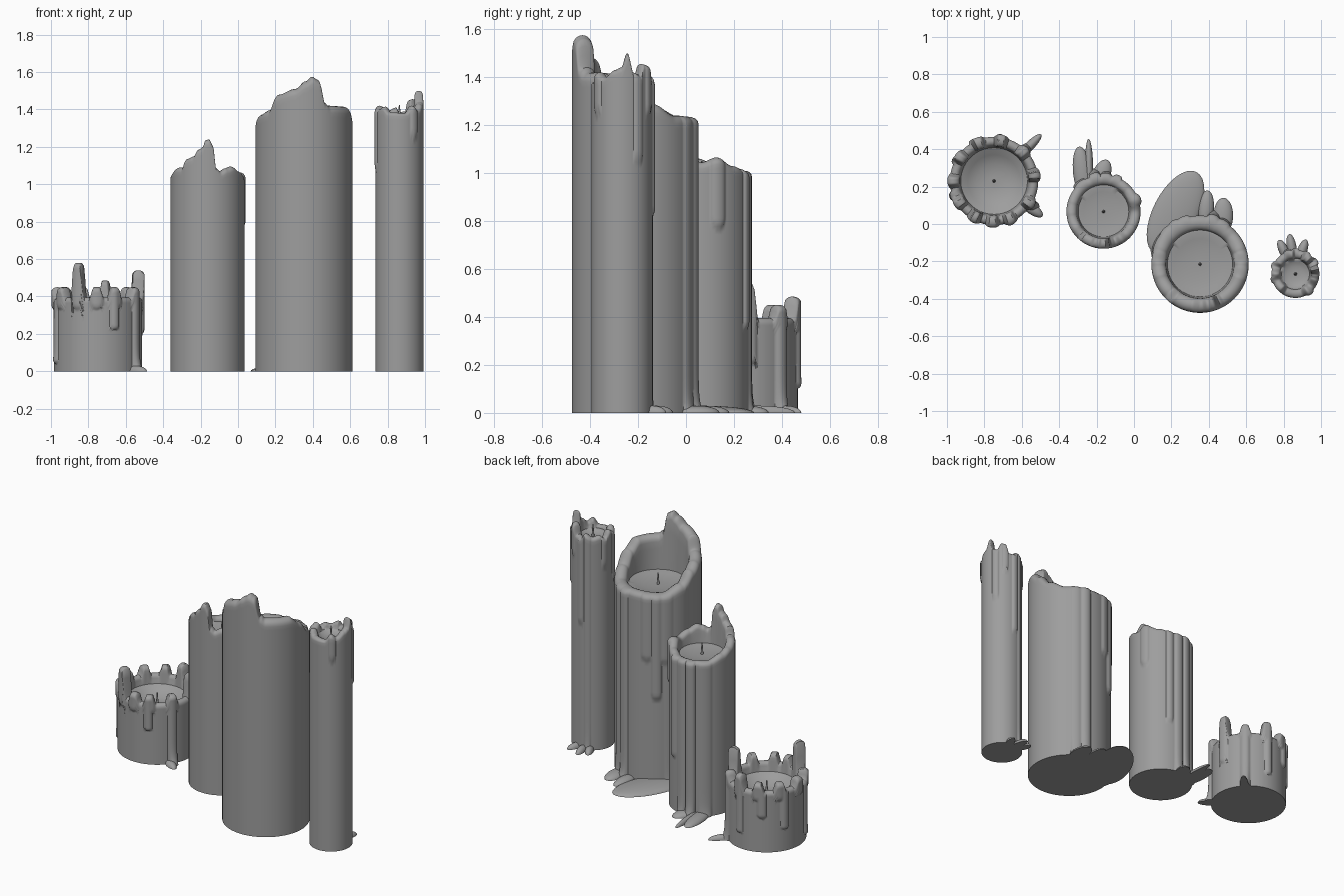
import bpy, bmesh, math
from mathutils import Matrix, Vector

cube = bpy.data.objects.get("Cube")
if cube:
    bpy.data.objects.remove(cube, do_unlink=True)

wax = bpy.data.materials.new("grey_wax")
wax.use_nodes = True
grey = (0.34, 0.34, 0.34, 1)
wax.diffuse_color = grey
wax.node_tree.nodes["Principled BSDF"].inputs["Base Color"].default_value = grey
parts = []
COLS, ROWS = 216, 60


def finish(name, bm):
    bmesh.ops.recalc_face_normals(bm, faces=bm.faces)
    mesh = bpy.data.meshes.new(name)
    bm.to_mesh(mesh)
    bm.free()
    mesh.materials.append(wax)
    obj = bpy.data.objects.new(name, mesh)
    bpy.context.collection.objects.link(obj)
    parts.append(obj)


def rim_height(keys, angle):
    """Smooth interpolation of (degrees, height) around the circle."""
    keys = sorted((a % 360, h) for a, h in keys)
    keys = [(keys[-1][0] - 360, keys[-1][1])] + keys + [(keys[0][0] + 360, keys[0][1])]
    for (a, h), (b, k) in zip(keys, keys[1:]):
        if a <= angle <= b:
            t = (angle - a) / max(b - a, 1e-6)
            return h + (k - h) * t * t * (3 - 2 * t)


def drip_bump(drips, angle, z, radius):
    """Raised round-ended runs of wax: (degrees, half width, lower end, depth)."""
    best = 0
    for a, w, low, depth in drips:
        u = abs((angle - a + 180) % 360 - 180) / w
        if u < 1:
            v = max(0, 1 - (z - low) / (radius * math.radians(w)))
            if u * u + v * v < 1:
                flare = 1 + 1.5 * math.exp(-z / 0.04)
                best = max(best, depth * flare * math.sqrt(1 - u * u - v * v))
    return best


def candle(name, cx, cy, radius, wall, pool, dip, keys, drips):
    bm = bmesh.new()
    rings = []
    for c in range(COLS):
        angle = c * 360 / COLS
        ca, sa = math.cos(math.radians(angle)), math.sin(math.radians(angle))
        h = rim_height(keys, angle)
        lip = min(wall / 2, h - pool)
        shoulder = h - lip
        # outer side
        profile = []
        for i in range(ROWS + 1):
            z = shoulder * i / ROWS
            profile.append((radius + drip_bump(drips, angle, z, radius), z))
        # rounded rim
        bump = profile[-1][0] - radius
        for i in range(1, 9):
            p = math.pi * i / 8
            r = radius - wall / 2 * (1 - math.cos(p)) + bump * (1 + math.cos(p)) / 2
            profile.append((r, shoulder + lip * math.sin(p)))
        # inner wall and melted pool
        inner = radius - wall
        for i in range(1, 5):
            profile.append((inner - 0.008 * i / 4, shoulder + (pool - shoulder) * i / 4))
        profile += [(inner * 0.75, pool - dip * 0.4), (inner * 0.5, pool - dip), (inner * 0.1, pool - dip)]
        rings.append([bm.verts.new((cx + r * ca, cy + r * sa, z)) for r, z in profile])
    for a, b in zip(rings, rings[1:] + rings[:1]):
        for i in range(len(a) - 1):
            bm.faces.new((a[i], b[i], b[i + 1], a[i + 1]))
    bm.faces.new([r[0] for r in rings])
    bm.faces.new([r[-1] for r in rings])
    finish(name, bm)
    # wick
    bm = bmesh.new()
    bmesh.ops.create_cone(bm, cap_ends=True, segments=10, radius1=0.009, radius2=0.003, depth=0.08,
                          matrix=Matrix.Translation((cx, cy, pool - dip + 0.035)))
    finish(name + "_wick", bm)


def puddle(name, x, y, angle, length, width, height=0.03):
    """Flat-bottomed lobe of set wax."""
    bm = bmesh.new()
    bmesh.ops.create_uvsphere(bm, u_segments=32, v_segments=16, radius=1)
    for v in bm.verts:
        v.co = Vector((v.co.x * length, v.co.y * width, max(0, v.co.z) * height))
    bmesh.ops.remove_doubles(bm, verts=bm.verts, dist=1e-5)
    bm.transform(Matrix.Translation((x, y, 0)) @ Matrix.Rotation(math.radians(angle), 4, "Z"))
    finish(name, bm)


# Wide stub with a crenellated rim
merlons = [(8, 0.54), (45, 0.45), (80, 0.485), (112, 0.45), (145, 0.45), (180, 0.45),
           (212, 0.45), (242, 0.58), (268, 0.45), (293, 0.45), (328, 0.45)]
stub_rim = []
for a, h in merlons:
    stub_rim += [(a - 10, 0.395), (a - 4, h), (a + 4, h), (a + 10, 0.395)]
stub_drips = [(a, 9, 0.33, 0.014) for a, h in merlons]
stub_drips += [(-68, 6, 0.22, 0.018), (-32, 7, -0.1, 0.018), (200, 6, 0.04, 0.014), (82, 6, 0.1, 0.016),
               (118, 7, 0.22, 0.016), (152, 6, 0.14, 0.016), (45, 7, -0.1, 0.016), (8, 8, 0.2, 0.014)]
candle("stub_candle", -0.748, 0.23, 0.236, 0.05, 0.34, 0.05, stub_rim, stub_drips)
puddle("stub_puddle_back", -0.56, 0.415, 45, 0.09, 0.025)
puddle("stub_puddle_front", -0.55, 0.085, -36, 0.075, 0.03)

# Medium candle, high at the front and low at the back
medium_rim = [(0, 1.045), (20, 1.065), (45, 1.03), (75, 1.01), (135, 1.01), (165, 1.04), (185, 1.06),
              (212, 1.09), (225, 1.09), (232, 1.135), (246, 1.15), (254, 1.185), (262, 1.2),
              (266, 1.235), (273, 1.24), (279, 1.21), (284, 1.09), (292, 1.07), (303, 1.085),
              (315, 1.095), (335, 1.07)]
candle("medium_candle", -0.163, 0.066, 0.198, 0.055, 0.985, 0.01, medium_rim,
       [(20, 9, 0.77, 0.014), (67, 7, 0.35, 0.014), (104, 9, -0.1, 0.016), (86, 8, -0.1, 0.01),
        (130, 12, -0.1, 0.008)])
puddle("medium_puddle_left", -0.275, 0.27, 97, 0.145, 0.05)
puddle("medium_puddle_middle", -0.24, 0.3, 91, 0.155, 0.022)
puddle("medium_puddle_right", -0.18, 0.25, 68, 0.1, 0.05)

# Large candle with a tall curved front wall
large_rim = [(0, 1.36), (19, 1.29), (45, 1.24), (80, 1.235), (130, 1.235), (160, 1.28), (180, 1.345),
             (197, 1.375), (222, 1.4), (234, 1.48), (258, 1.51), (272, 1.55), (281, 1.575),
             (289, 1.56), (297, 1.44), (304, 1.42), (340, 1.415)]
candle("large_candle", 0.353, -0.215, 0.26, 0.078, 1.205, 0.015, large_rim,
       [(123, 7, 0.55, 0.016), (136, 10, 0.78, 0.012), (110, 8, 0.8, 0.012), (74, 7, -0.1, 0.016),
        (60, 8, -0.1, 0.01), (150, 16, -0.1, 0.006)])
puddle("large_puddle_main", 0.222, 0.06, 63, 0.245, 0.12)
puddle("large_puddle_side", 0.2, -0.1, 90, 0.2, 0.114, 0.02)
puddle("large_puddle_middle", 0.385, 0.08, 85, 0.1, 0.042)
puddle("large_puddle_right", 0.478, 0.045, 90, 0.095, 0.052)

# Slim tall candle with a spiky rim
slim_rim = [(12, 1.5), (24, 1.42), (36, 1.41), (48, 1.455), (60, 1.45), (72, 1.39), (90, 1.385),
            (100, 1.41), (125, 1.39), (145, 1.4), (160, 1.38), (180, 1.42), (200, 1.4), (225, 1.415),
            (243, 1.385), (285, 1.38), (305, 1.42), (322, 1.4), (345, 1.43), (-2, 1.44)]
candle("slim_candle", 0.863, -0.267, 0.128, 0.045, 1.365, 0.015, slim_rim,
       [(90, 9, 0.82, 0.01), (158, 9, 1.2, 0.01), (195, 8, 1.08, 0.008), (-52, 10, 1.25, 0.01),
        (32, 10, 1.05, 0.01), (60, 9, 1.25, 0.008), (110, 9, -0.1, 0.006)])
for side, x, y, turn, length in [("left", 0.8, -0.14, 115, 0.06), ("middle", 0.843, -0.125, 100, 0.072),
                                 ("right", 0.9, -0.14, 70, 0.06)]:
    puddle("slim_puddle_" + side, x, y, turn, length, 0.026)

# Smooth wax with crisp creases
bpy.ops.object.select_all(action="DESELECT")
for obj in parts:
    obj.select_set(True)
bpy.context.view_layer.objects.active = parts[0]
bpy.ops.object.shade_smooth_by_angle(angle=math.radians(45))
